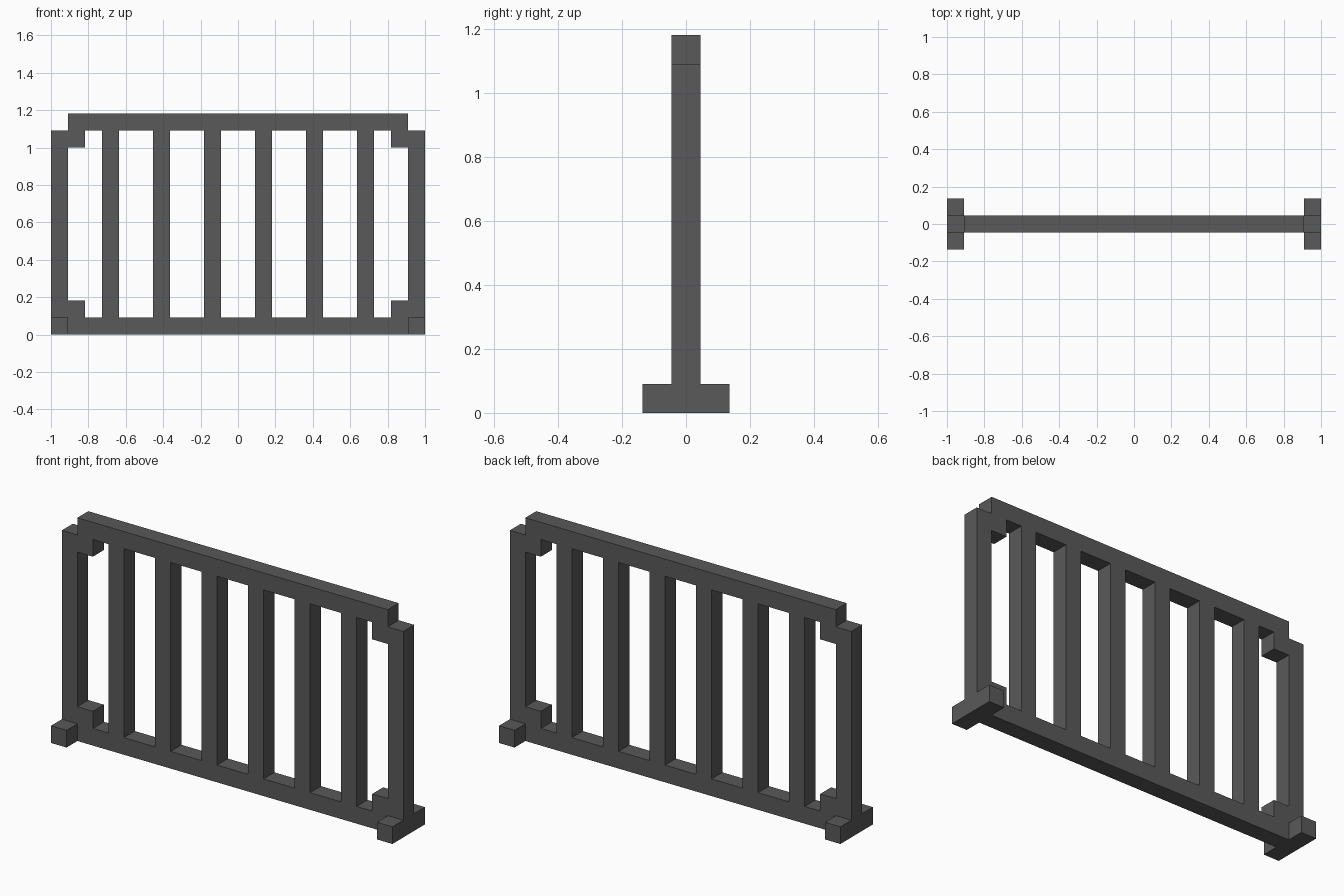
import bpy
import bmesh
from mathutils import Matrix, Vector

if "Cube" in bpy.data.objects:
    bpy.data.objects.remove(bpy.data.objects["Cube"], do_unlink=True)

U = 1 / 11  # bar thickness; every part sits on this module

iron = bpy.data.materials.new("dark_grey_iron")
iron.use_nodes = True
colour = (0.1, 0.1, 0.1, 1)
iron.diffuse_color = colour
bsdf = next(n for n in iron.node_tree.nodes if n.type == 'BSDF_PRINCIPLED')
bsdf.inputs["Base Color"].default_value = colour


def box(name, x, z, y=(-0.5, 0.5)):
    """Add a box spanning the given ranges, measured in modules."""
    low = Vector((x[0], y[0], z[0])) * U
    high = Vector((x[1], y[1], z[1])) * U
    bm = bmesh.new()
    bmesh.ops.create_cube(bm, size=1, matrix=Matrix.Diagonal((*(high - low), 1)))
    mesh = bpy.data.meshes.new(name)
    bm.to_mesh(mesh)
    bm.free()
    mesh.materials.append(iron)
    obj = bpy.data.objects.new(name, mesh)
    obj.location = (low + high) / 2
    bpy.context.collection.objects.link(obj)
    return obj


# Horizontal rails
box("bottom_rail", (-10, 10), (0, 1))
box("top_rail", (-10, 10), (12, 13))

# Evenly spaced upright bars
for i in range(6):
    centre = -7.5 + 3 * i
    box(f"upright_bar_{i + 1}", (centre - 0.5, centre + 0.5), (1, 12))

# Mirrored end posts, corner blocks and feet
for side, s in (("left", 1), ("right", -1)):
    post = sorted((10 * s, 11 * s))
    inner = sorted((9 * s, 10 * s))
    box(f"{side}_post", post, (0, 12))
    box(f"{side}_lower_corner_block", inner, (1, 2))
    box(f"{side}_upper_corner_block", inner, (11, 12))
    box(f"{side}_front_foot", post, (0, 1), (-1.5, -0.5))
    box(f"{side}_back_foot", post, (0, 1), (0.5, 1.5))
